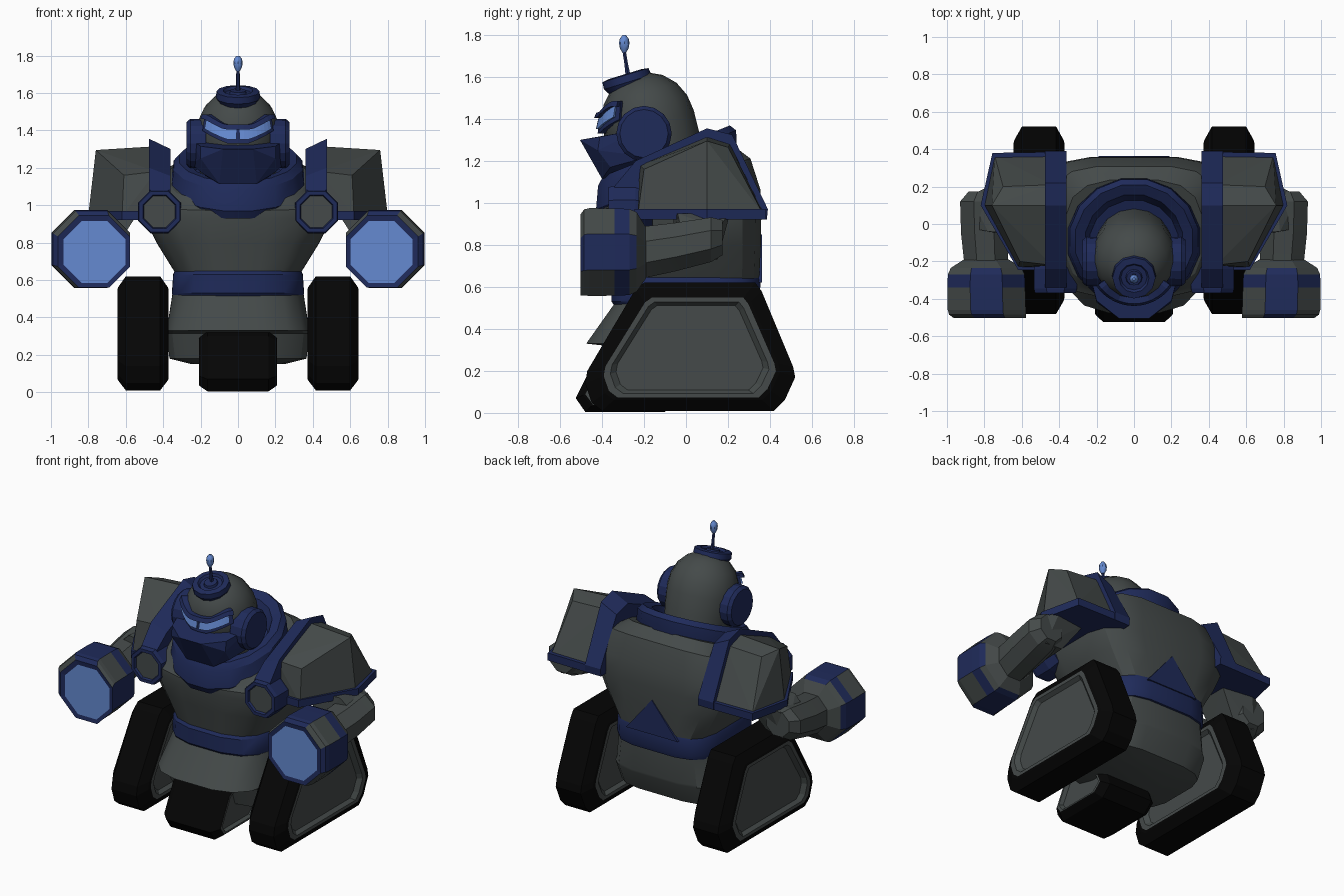
import bpy, bmesh, math
from mathutils import Matrix, Vector

if "Cube" in bpy.data.objects:
    bpy.data.objects.remove(bpy.data.objects["Cube"])

# Colours
def colour(name, rgb):
    m = bpy.data.materials.new(name)
    m.diffuse_color = (*rgb, 1)
    m.use_nodes = True
    m.node_tree.nodes["Principled BSDF"].inputs["Base Color"].default_value = m.diffuse_color
    return m

MATS = [colour("grey", (0.058, 0.068, 0.067)), colour("navy", (0.0135, 0.0235, 0.102)),
        colour("light_blue", (0.130, 0.255, 0.640)), colour("black", (0.0015, 0.0015, 0.0015))]
GREY, NAVY, BLUE, BLACK = range(4)


def finish(name, bm, smooth=0):
    bmesh.ops.recalc_face_normals(bm, faces=bm.faces)
    me = bpy.data.meshes.new(name)
    bm.to_mesh(me)
    bm.free()
    for m in MATS:
        me.materials.append(m)
    ob = bpy.data.objects.new(name, me)
    bpy.context.collection.objects.link(ob)
    if smooth:
        bpy.ops.object.select_all(action='DESELECT')
        ob.select_set(True)
        bpy.context.view_layer.objects.active = ob
        bpy.ops.object.shade_smooth_by_angle(angle=math.radians(smooth))
    return ob


def loft(name, rings, mats, caps=(None, None), smooth=0, rule=None):
    """Skin closed rings; mats holds one colour per band."""
    bm = bmesh.new()
    vs = [[bm.verts.new(p) for p in r] for r in rings]
    n = len(rings[0])
    for k in range(len(vs) - 1):
        for i in range(n):
            j = (i + 1) % n
            f = bm.faces.new((vs[k][i], vs[k][j], vs[k + 1][j], vs[k + 1][i]))
            f.material_index = rule(k, i) if rule else mats[k]
    for ring, c in ((vs[0], caps[0]), (vs[-1], caps[1])):
        if c is not None:
            bm.faces.new(ring).material_index = c
    return finish(name, bm, smooth)


def hull(name, pts, mat):
    bm = bmesh.new()
    for p in pts:
        bm.verts.new(p)
    res = bmesh.ops.convex_hull(bm, input=bm.verts)
    bmesh.ops.delete(bm, geom=list({g for g in res["geom_interior"] if isinstance(g, bmesh.types.BMVert)}), context='VERTS')
    bmesh.ops.dissolve_limit(bm, angle_limit=0.02, verts=bm.verts, edges=bm.edges)
    for f in bm.faces:
        f.material_index = mat
    return finish(name, bm)


def oval(z, hw, y0, y1, n=16, power=2.0, tilt=0.0, back=None):
    """Horizontal rounded ring spanning +-hw and y0..y1; back sets a squarer rear half."""
    out = []
    for i in range(n):
        a = 2 * math.pi * (i + 0.5) / n
        c, s = math.cos(a), math.sin(a)
        p = back if back and s > 0 else power
        x = math.copysign(abs(c) ** (2 / p), c) * hw
        y = (y0 + y1) / 2 + math.copysign(abs(s) ** (2 / p), s) * (y1 - y0) / 2
        out.append((x, y, z + tilt * y))
    return out


def disc_y(cx, cz, y, r, n=8, rz=None):
    """Ring facing the front with flats on the axes."""
    return [(cx + r * math.cos(2 * math.pi * (i + .5) / n), y,
             cz + (rz or r) * math.sin(2 * math.pi * (i + .5) / n)) for i in range(n)]


def disc_x(x, cy, cz, r, n=16):
    return [(x, cy + r * math.cos(2 * math.pi * i / n), cz + r * math.sin(2 * math.pi * i / n)) for i in range(n)]


# Tracks: shrinking rings make tread, chamfer and recessed side panel
def track(name, prof, cx, half, cy, cz):
    steps = [(half - .025, .68), (half - .025, .70), (half, .755), (half, .82), (half - .005, .86), (half - .045, 1)]
    steps = [(-x, s) for x, s in steps] + [(x, s) for x, s in reversed(steps)]
    rings = [[(cx + x, cy + (y - cy) * s, cz + (z - cz) * (s - (.04 if s < .9 else 0))) for y, z in prof]
             for x, s in steps]
    side = [GREY, GREY, GREY, BLACK, BLACK]
    loft(name, rings, side + [BLACK] + side[::-1], (GREY, GREY))


SIDE_PROFILE = [(-.40, .01), (.42, .01), (.47, .06), (.52, .17), (.51, .22), (.36, .58), (.33, .62),
                (-.20, .62), (-.24, .59), (-.47, .20), (-.48, .14), (-.45, .05)]
FRONT_PROFILE = [(-.48, .005), (-.10, .005), (-.03, .07), (-.12, .30), (-.15, .325),
                 (-.37, .325), (-.41, .30), (-.525, .07)]
track("left_track", SIDE_PROFILE, -.508, .137, .01, .30)
track("right_track", SIDE_PROFILE, .508, .137, .01, .30)
track("front_track", FRONT_PROFILE, 0, .208, -.27, .155)

# Lower hull, belt and torso
loft("lower_hull", [oval(.15, .25, -.20, .16, power=3), oval(.18, .37, -.30, .27, power=4),
                    oval(.315, .385, -.345, .33, power=4), oval(.33, .385, -.48, .335, power=3.2, back=4),
                    oval(.52, .355, -.345, .33, power=3, back=4)],
     [GREY] * 4, (GREY, GREY), 30)
loft("belt", [oval(.50, .35, -.335, .345, power=3, back=4), oval(.53, .357, -.36, .355, power=3, back=4),
              oval(.63, .35, -.36, .358, power=3, back=4), oval(.65, .34, -.345, .352, power=3, back=4)],
     [NAVY] * 3, (NAVY, NAVY), 30)
B = 4.2
loft("torso", [oval(.64, .34, -.345, .352, power=3, back=B), oval(.80, .44, -.375, .36, power=2.9, back=B),
               oval(.93, .505, -.40, .362, power=2.9, back=B), oval(1.02, .50, -.40, .358, power=2.9, tilt=.12, back=B),
               oval(1.11, .44, -.38, .31, power=3, tilt=.33, back=B),
               oval(1.17, .37, -.36, .24, power=3, tilt=.4)],
     [GREY] * 5, (GREY, GREY), 30)
hull("back_chevron", [(x, y, z) for y in (.33, .3625) for x, z in ((-.19, .62), (.19, .62), (0, .85))], NAVY)

# Tilted collar round the neck
T = .40
loft("collar", [oval(1.09, .34, -.41, .24, tilt=T), oval(1.14, .365, -.435, .25, tilt=T),
                oval(1.25, .35, -.425, .245, tilt=T), oval(1.285, .32, -.40, .215, tilt=T),
                oval(1.275, .265, -.35, .16, tilt=T), oval(1.20, .24, -.33, .13, tilt=T)],
     [NAVY] * 5, (NAVY, NAVY), 25)

# Head dome, tilted forward
tilt = Matrix.Translation((0, -.175, 1.375)) @ Matrix.Rotation(math.radians(17), 4, 'X')


def spin(name, prof, mats, mat4, n=16, smooth=40, caps=(None, None)):
    rings = [[mat4 @ Vector((r * math.cos(2 * math.pi * i / n), r * math.sin(2 * math.pi * i / n), z))
              for i in range(n)] for r, z in prof]
    return loft(name, rings, mats, caps, smooth)


spin("head_dome", [(.20, -.24), (.215, -.12), (.222, 0), (.213, .08), (.182, .15), (.13, .205), (.07, .235)],
     [GREY] * 6, tilt, caps=(GREY, GREY))
cap = Matrix.Translation((0, -.278, 1.575)) @ Matrix.Rotation(math.radians(17), 4, 'X')
spin("head_cap", [(.10, -.03), (.118, 0), (.115, .035), (.08, .04), (.07, .025), (.045, .025), (.04, .04)],
     [NAVY] * 6, cap, 12, 30, (NAVY, NAVY))

# Antenna and its bulb
spin("antenna", [(.014, 0), (.010, .06), (.009, .13)], [NAVY] * 2,
     Matrix.Translation((0, -.275, 1.60)) @ Matrix.Rotation(math.radians(9), 4, 'X'), 6, 40, (NAVY, NAVY))
spin("antenna_bulb", [(.010, 0), (.021, .02), (.025, .045), (.021, .065), (.008, .082)], [BLUE] * 4,
     Matrix.Translation((0, -.294, 1.717)), 8, 40, (BLUE, BLUE))

# Jaw
hull("jaw", [(s * x, y, z) for s in (-1, 1) for x, y, z in
             ((.10, -.40, 1.115), (.08, -.505, 1.30), (.10, -.45, 1.305), (.20, -.41, 1.315), (.25, -.22, 1.35),
              (.25, -.18, 1.22), (.19, -.36, 1.17), (.12, -.25, 1.12), (.20, -.42, 1.25))], NAVY)


# Visor: curved plates whose edges sweep up toward the sides
def visor(name, a0, a1, low, high, r, depth, mat):
    rings = []
    for k in range(9):
        a = a0 + (a1 - a0) * k / 8
        f = abs(a) / 52
        c, s = math.cos(math.radians(a)), math.sin(math.radians(a))
        rings.append([(q * s, -.195 - q * c, z) for q, z in
                      ((r, low(f)), (r - .012, high(f)), (r - depth, high(f)), (r - depth, low(f)))])
    loft(name, rings, [mat] * 8, (mat, mat))


def top(f):
    return 1.405 + .055 * max(0, min(1, (f - .35) / .55))


def bottom(f):
    return 1.352 + .06 * max(0, (f - .3) / .7)


visor("visor_frame", -57, 57, lambda f: bottom(f) - .022, lambda f: top(f) + .015, .226, .08, NAVY)
for s, side in ((-1, "left"), (1, "right")):
    visor(side + "_eye", s * 2, s * 50, bottom, top, .234, .03, BLUE)
    visor(side + "_brow", s * 0, s * 56, top, lambda f: top(f) + .026, .243, .06, NAVY)

    # Ear discs
    loft(side + "_ear", [disc_x(s * x, -.20, 1.33, r) for x, r in ((.17, .13), (.255, .132), (.275, .115))],
         [NAVY] * 2, (NAVY, NAVY))

    # Shoulder: inner strap, armour block and bottom rim
    strap = [(-.34, .98), (-.34, 1.08), (-.24, 1.20), (.10, 1.355), (.22, 1.325), (.39, .97), (.385, .92), (-.24, .92)]
    loft(side + "_shoulder_strap", [[(s * x, y, z - drop * max(0, min(1, (z - 1.1) * 8))) for y, z in strap]
                                    for x, drop in ((.36, .055), (.475, 0))], [NAVY], (NAVY, NAVY))
    hull(side + "_shoulder_armour", [(s * x, y, z) for x, y, z in
         ((.44, -.23, .94), (.44, -.22, 1.18), (.44, .10, 1.315), (.44, .21, 1.28), (.44, .37, .95),
          (.62, -.23, .94), (.61, -.20, 1.16), (.76, .10, 1.295), (.70, .20, 1.265), (.745, .365, .95),
          (.80, .10, .95))], GREY)
    hull(side + "_shoulder_rim", [(s * x, y, z) for z in (.92, .97) for x, y in
         ((.44, -.245), (.62, -.245), (.82, .10), (.757, .38), (.44, .385))], NAVY)

    # Chest thruster
    loft(side + "_thruster", [disc_y(s * .42, .965, y, r) for y, r in
         ((-.16, .10), (-.24, .125), (-.345, .125), (-.37, .118), (-.37, .096), (-.355, .09))],
         [NAVY] * 5, (NAVY, GREY))

    # Arm: upper arm dropping from the shoulder, then forearm reaching forward
    hull(side + "_upper_arm", [(s * x, y, z) for x, y, z in
         ((.54, -.06, .95), (.54, .18, .95), (.78, -.04, .95), (.76, .21, .95), (.66, -.06, .76), (.68, .13, .75),
          (.88, -.02, .86), (.88, .15, .88), (.82, .15, .73))], GREY)
    loft(side + "_forearm", [[(s * x, y, z) for x, y, z in disc_y(cx, cz, y, w, 8, h)] for cx, cz, y, w, h in
         ((.80, .835, .175, .09, .09), (.805, .825, .12, .135, .115), (.80, .79, -.05, .135, .125),
          (.79, .76, -.23, .125, .135))], [GREY] * 3, (GREY, GREY), 20)

    # Cannon fist: alternating panels, full band behind, glowing front
    def fist_rule(k, i):
        if k in (2, 6):
            return NAVY
        if k == 0:
            return GREY
        return NAVY if i % 2 else GREY

    loft(side + "_fist", [disc_y(s * cx, cz, y, r) for cx, cz, y, r in
         ((.79, .762, -.19, .13), (.79, .766, -.235, .205), (.79, .766, -.27, .222), (.79, .766, -.34, .225),
          (.787, .766, -.46, .226), (.783, .764, -.485, .222), (.770, .752, -.503, .209), (.767, .75, -.498, .179))],
         None, (GREY, BLUE), 0, fist_rule)
